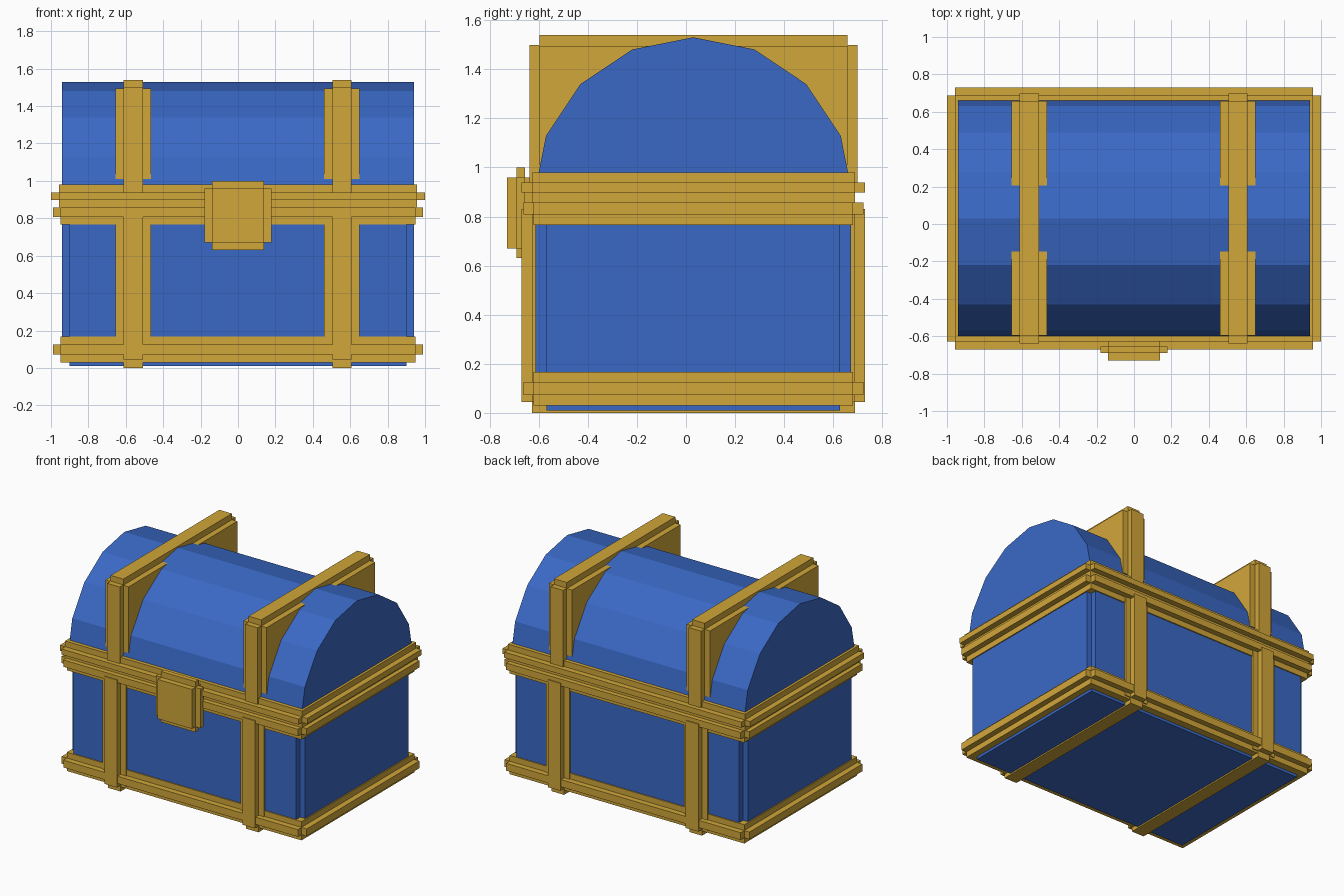
import bpy
import bmesh
from math import sin, cos, pi
from mathutils import Matrix, Vector

cube = bpy.data.objects.get("Cube")
if cube:
    bpy.data.objects.remove(cube, do_unlink=True)


def material(name, color):
    mat = bpy.data.materials.new(name)
    mat.use_nodes = True
    mat.diffuse_color = color
    mat.node_tree.nodes["Principled BSDF"].inputs["Base Color"].default_value = color
    return mat


blue = material("blue", (0.042, 0.141, 0.565, 1))
gold = material("gold", (0.64, 0.385, 0.042, 1))
MID_Y = 0.03  # depth centre of the chest


def finish(name, bm, mat):
    mesh = bpy.data.meshes.new(name)
    bmesh.ops.recalc_face_normals(bm, faces=bm.faces)
    bm.to_mesh(mesh)
    bm.free()
    mesh.materials.append(mat)
    obj = bpy.data.objects.new(name, mesh)
    bpy.context.collection.objects.link(obj)
    return obj


def add_box(bm, xs, ys, zs):
    spans = (xs, ys, zs)
    centre = Vector([(a + b) / 2 for a, b in spans])
    size = [b - a for a, b in spans]
    bmesh.ops.create_cube(bm, size=1, matrix=Matrix.Translation(centre) @ Matrix.Diagonal((*size, 1)))


def around(centre, half):
    return (centre - half, centre + half)


def notched_block(name, mat, x, y, z, step):
    """Block whose edges are all notched by a square step."""
    bm = bmesh.new()
    spans = (x, y, z)
    for axis in range(3):
        parts = [s if i == axis else (s[0] + step, s[1] - step) for i, s in enumerate(spans)]
        add_box(bm, *parts)
    return finish(name, bm, mat)


# Chest body with notched corners
body = bmesh.new()
for hx, hy, low in ((0.9, 0.643, 0.05), (0.94, 0.598, 0.05), (0.9, 0.598, 0.01)):
    add_box(body, around(0, hx), around(MID_Y, hy), (low, 0.95))
finish("body", body, blue)

# Faceted half-round lid
lid = bmesh.new()
radius, base, half_length = 0.65, 0.88, 0.94
arc = [lid.verts.new((-half_length, MID_Y - radius * cos(pi * i / 8), base + radius * sin(pi * i / 8)))
       for i in range(9)]
end = lid.faces.new(arc)
result = bmesh.ops.extrude_face_region(lid, geom=[end], use_keep_orig=True)
moved = [v for v in result["geom"] if isinstance(v, bmesh.types.BMVert)]
bmesh.ops.translate(lid, verts=moved, vec=(2 * half_length, 0, 0))
finish("lid", lid, blue)


# Horizontal bands: a tall inner ring and a thin protruding ridge
def band(name, half_x, half_y, bottom, top, step=0.042):
    bm = bmesh.new()
    ridge = (bottom + step, top - step)
    add_box(bm, around(0, half_x - step), around(MID_Y, half_y - step), (bottom, top))
    add_box(bm, around(0, half_x), around(MID_Y, half_y - step), ridge)
    add_box(bm, around(0, half_x - step), around(MID_Y, half_y), ridge)
    finish(name, bm, gold)


band("bottom_band", 0.99, 0.693, 0.03, 0.167)
band("body_rim_band", 0.99, 0.693, 0.766, 0.9)
band("lid_rim_band", 1.0, 0.7, 0.855, 0.98)

# Straps around the body and square braces over the lid
for side, x in (("right", -0.56), ("left", 0.555)):
    narrow, wide = around(x, 0.051), around(x, 0.094)

    strap = bmesh.new()
    add_box(strap, narrow, around(MID_Y, 0.7), (0.045, 0.83))
    add_box(strap, wide, around(MID_Y, 0.658), (0.045, 0.83))
    add_box(strap, narrow, around(MID_Y, 0.658), (0, 0.83))
    finish(side + "_body_strap", strap, gold)

    brace = bmesh.new()
    add_box(brace, narrow, around(MID_Y, 0.668), (0.93, 1.498))
    add_box(brace, narrow, around(MID_Y, 0.627), (0.93, 1.54))
    add_box(brace, wide, around(MID_Y, 0.627), (1.01, 1.495))
    finish(side + "_lid_brace", brace, gold)

# Lock plate with its raised centre
lock = bmesh.new()
add_box(lock, around(0, 0.138), (-0.73, -0.6), (0.67, 0.958))
add_box(lock, around(0, 0.18), (-0.69, -0.655), (0.67, 0.958))
add_box(lock, around(0, 0.138), (-0.69, -0.655), (0.63, 1.0))
finish("lock", lock, gold)
